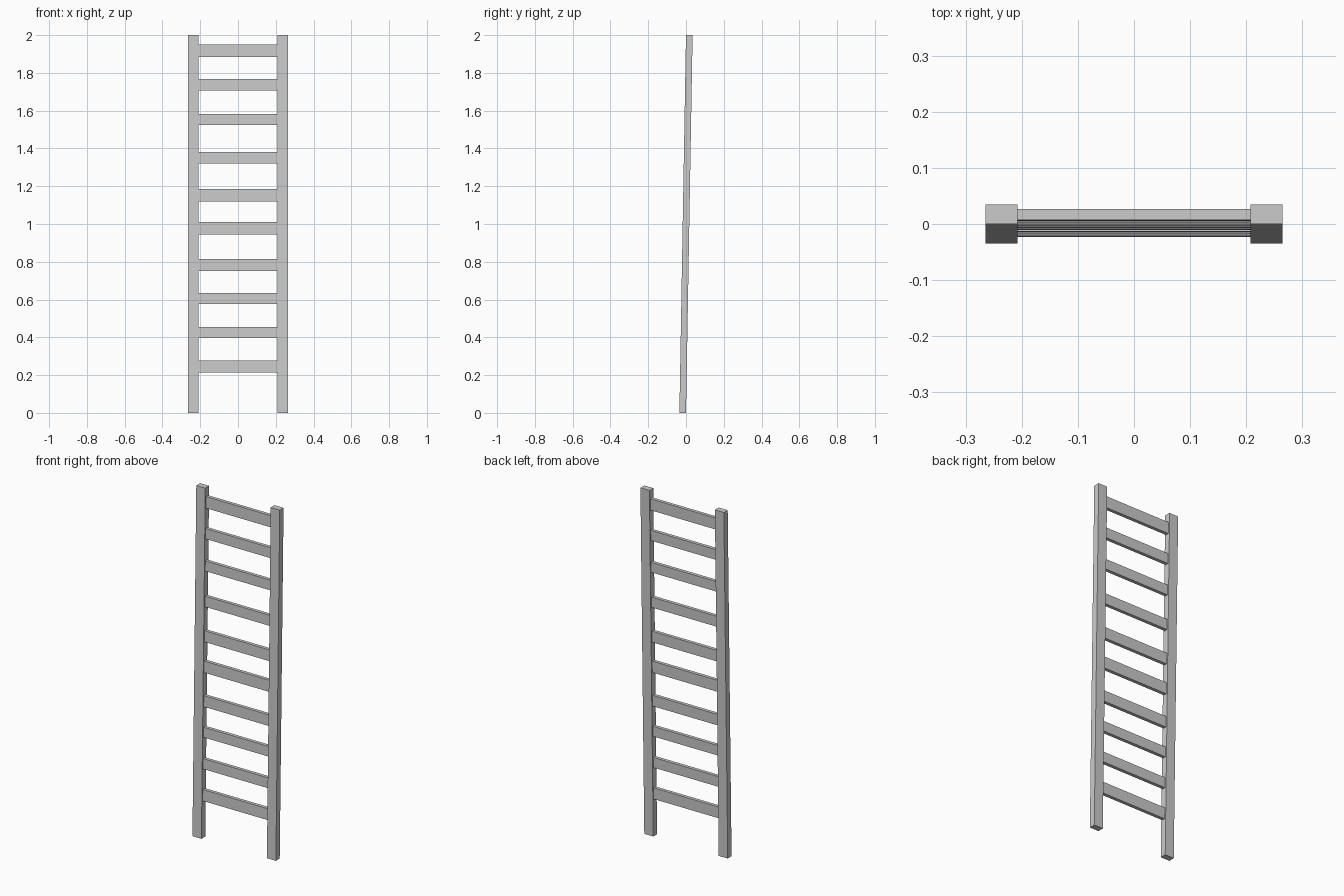
import bpy
from math import tan, radians

if "Cube" in bpy.data.objects:
    bpy.data.objects.remove(bpy.data.objects["Cube"])

LEAN = tan(radians(1.0))  # the ladder leans gently backwards


def leaning_box(name, x0, x1, z0, z1, depth):
    """Box with level ends whose front and back follow the lean."""
    bpy.ops.mesh.primitive_cube_add(size=1)
    ob = bpy.context.object
    ob.name = ob.data.name = name
    for v in ob.data.vertices:
        z = z0 + (v.co.z + 0.5) * (z1 - z0)
        v.co = (x0 + (v.co.x + 0.5) * (x1 - x0),
                v.co.y * depth + (z - 1.0) * LEAN,
                z)
    return ob


# Side rails
leaning_box("left_rail", -0.265, -0.208, 0.0, 2.0, 0.035)
leaning_box("right_rail", 0.208, 0.265, 0.0, 2.0, 0.035)

# Rungs: unevenly spaced slats (centre height, slat height)
rungs = [(0.246, 0.065), (0.425, 0.059), (0.605, 0.058), (0.782, 0.063),
         (0.978, 0.066), (1.152, 0.064), (1.351, 0.060), (1.553, 0.058),
         (1.737, 0.059), (1.916, 0.066)]
for i, (z, h) in enumerate(rungs, 1):
    leaning_box(f"rung_{i:02d}", -0.209, 0.209, z - h / 2, z + h / 2, 0.0195)
